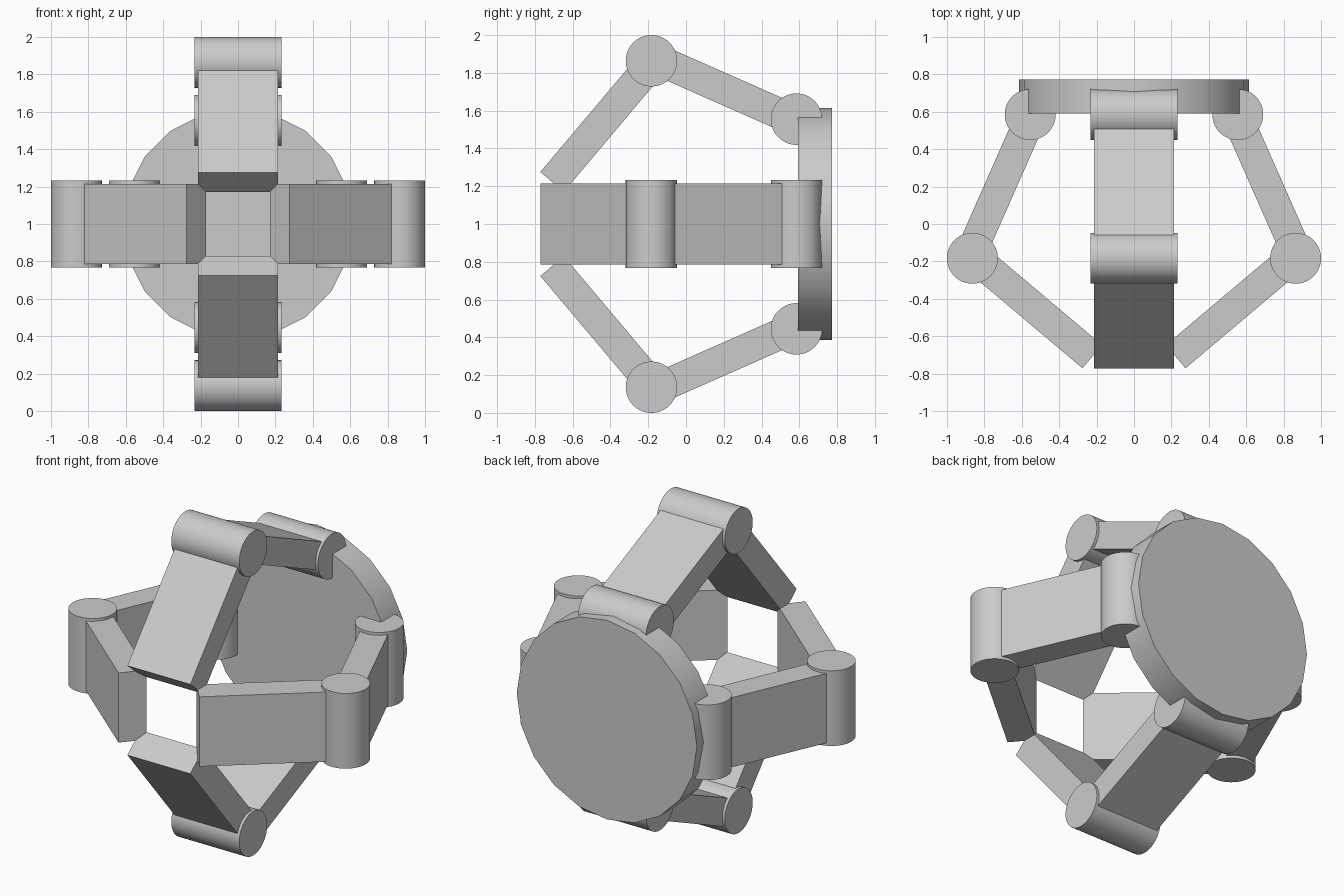
import bpy, math
from mathutils import Matrix, Vector

if "Cube" in bpy.data.objects:
    bpy.data.objects.remove(bpy.data.objects["Cube"])

CENTRE = Matrix.Translation((0, 0, 1))
HALF_PI = math.pi / 2


def cylinder(name, sides, radius, depth, matrix):
    bpy.ops.mesh.primitive_cylinder_add(vertices=sides, radius=radius, depth=depth)
    ob = bpy.context.object
    ob.name = name
    ob.data.transform(matrix)
    bpy.ops.object.shade_smooth_by_angle(angle=math.radians(30))
    return ob


def link(name, start, end, turn, width=0.43, thickness=0.163):
    """Flat bar between two (y, height) points, turned about the hub axis."""
    a, b = Vector((0, *start)), Vector((0, *end))
    d = b - a
    bpy.ops.mesh.primitive_cube_add(size=1)
    ob = bpy.context.object
    ob.name = name
    tilt = Matrix.Rotation(math.atan2(d.z, d.y), 4, 'X')
    ob.data.transform(turn @ Matrix.Translation((a + b) / 2) @ tilt
                      @ Matrix.Diagonal((width, d.length, thickness, 1)))
    return ob


def knuckle(name, y, height, turn):
    return cylinder(name, 64, 0.136, 0.464,
                    turn @ Matrix.Translation((0, y, height)) @ Matrix.Rotation(HALF_PI, 4, 'Y'))


# Round base plate at the back
cylinder("base_plate", 20, 0.615, 0.18,
         CENTRE @ Matrix.Translation((0, 0.682, 0)) @ Matrix.Rotation(HALF_PI, 4, 'X')
         @ Matrix.Rotation(HALF_PI, 4, 'Z'))

# Four jointed claws around the plate
for i, side in enumerate(("top", "right", "bottom", "left")):
    turn = CENTRE @ Matrix.Rotation(i * HALF_PI, 4, 'Y')
    knuckle(side + "_base_knuckle", 0.585, 0.555, turn)
    link(side + "_inner_link", (0.585, 0.545), (-0.185, 0.885), turn)
    knuckle(side + "_middle_knuckle", -0.183, 0.864, turn)
    link(side + "_outer_link", (-0.193, 0.835), (-0.709, 0.223), turn)
